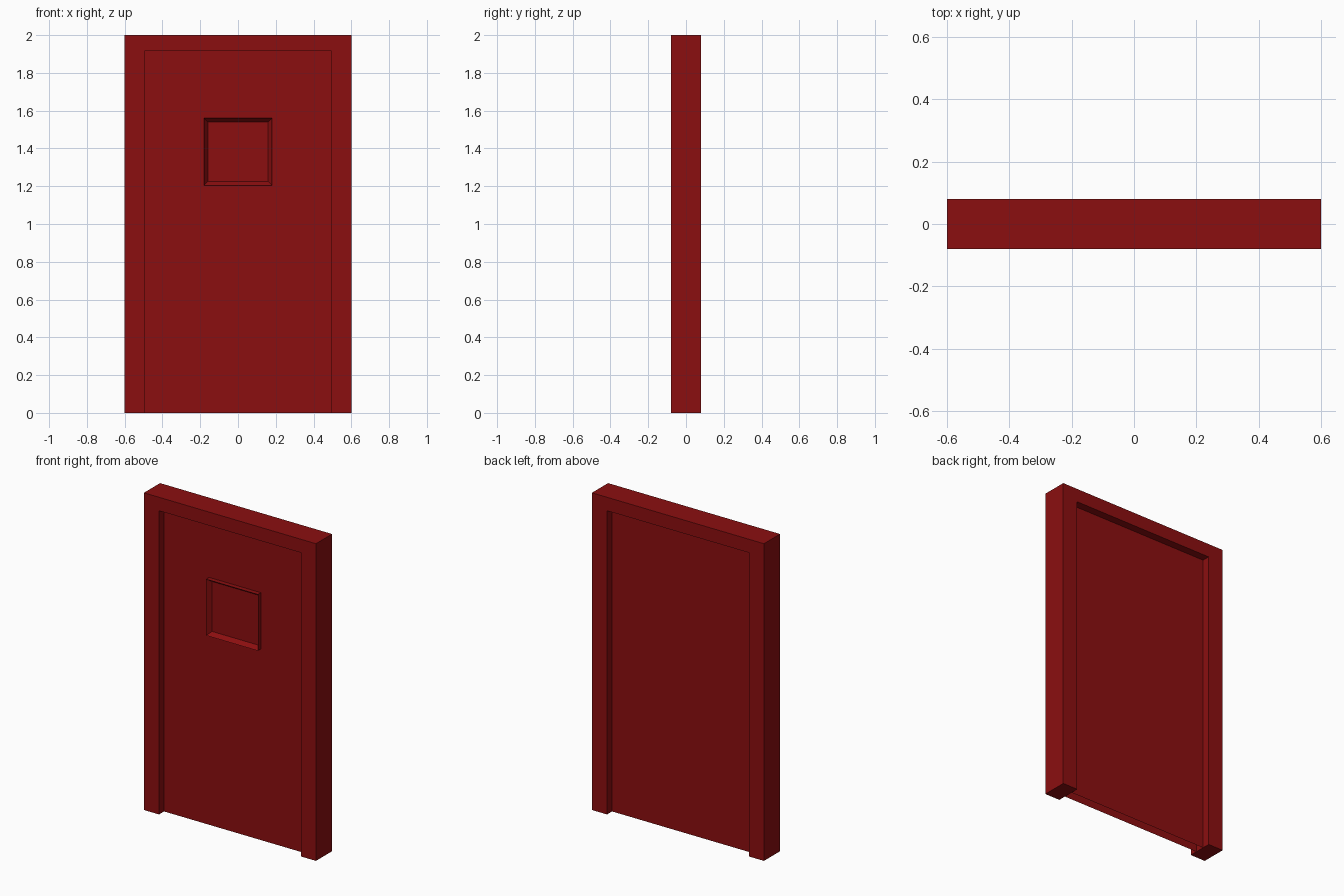
import bpy
import bmesh

cube = bpy.data.objects.get("Cube")
if cube:
    bpy.data.objects.remove(cube, do_unlink=True)

# Single flat paint colour
paint = bpy.data.materials.new("dark_red_paint")
paint.use_nodes = True
colour = (0.26, 0.0045, 0.005, 1)
paint.diffuse_color = colour
paint.node_tree.nodes["Principled BSDF"].inputs["Base Color"].default_value = colour

HALF_W, HEIGHT, HALF_D = 0.6, 2.0, 0.08    # outer frame
OPEN_W, OPEN_H = 0.495, 1.915              # doorway opening
PANEL = 0.03                               # half thickness of the door


def finish(name, bm):
    bmesh.ops.recalc_face_normals(bm, faces=bm.faces)
    mesh = bpy.data.meshes.new(name)
    bm.to_mesh(mesh)
    bm.free()
    mesh.materials.append(paint)
    obj = bpy.data.objects.new(name, mesh)
    bpy.context.collection.objects.link(obj)
    return obj


def extrude_outline(bm, outline, y0, y1):
    """Extrude an x-z outline from y0 to y1."""
    face = bm.faces.new([bm.verts.new((x, y0, z)) for x, z in outline])
    new = bmesh.ops.extrude_face_region(bm, geom=[face], use_keep_orig=True)["geom"]
    verts = [v for v in new if isinstance(v, bmesh.types.BMVert)]
    bmesh.ops.translate(bm, verts=verts, vec=(0, y1 - y0, 0))


def rectangle(w, z0, z1):
    return [(-w, z0), (w, z0), (w, z1), (-w, z1)]


# Door frame: two jambs and a lintel in one arch profile
bm = bmesh.new()
arch = [(-HALF_W, 0), (-OPEN_W, 0), (-OPEN_W, OPEN_H), (OPEN_W, OPEN_H),
        (OPEN_W, 0), (HALF_W, 0), (HALF_W, HEIGHT), (-HALF_W, HEIGHT)]
extrude_outline(bm, arch, -HALF_D, HALF_D)
finish("door_frame", bm)

# Door skins: front and back sheets, open along the bottom edge
for name, y in (("door_front_panel", -PANEL), ("door_back_panel", PANEL)):
    bm = bmesh.new()
    bm.faces.new([bm.verts.new((x, y, z)) for x, z in rectangle(OPEN_W, 0, OPEN_H)])
    obj = finish(name, bm)
    if obj.data.polygons[0].normal.y * y < 0:
        obj.data.flip_normals()

# Window trim: raised square border on the front of the door
bm = bmesh.new()
BAR, TRIM_W, TRIM_Z0, TRIM_Z1 = 0.02, 0.18, 1.205, 1.56
extrude_outline(bm, rectangle(TRIM_W, TRIM_Z0, TRIM_Z1), -0.06, -PANEL)
front = min(bm.faces, key=lambda f: f.calc_center_median().y)
back = max(bm.faces, key=lambda f: f.calc_center_median().y)
bmesh.ops.delete(bm, geom=[back], context='FACES_ONLY')
bmesh.ops.recalc_face_normals(bm, faces=bm.faces)
bmesh.ops.inset_region(bm, faces=[front], thickness=BAR, use_even_offset=True)
# Sink the middle almost to the door surface
for v in front.verts:
    v.co.y = -PANEL - 0.001
finish("window_trim", bm)
